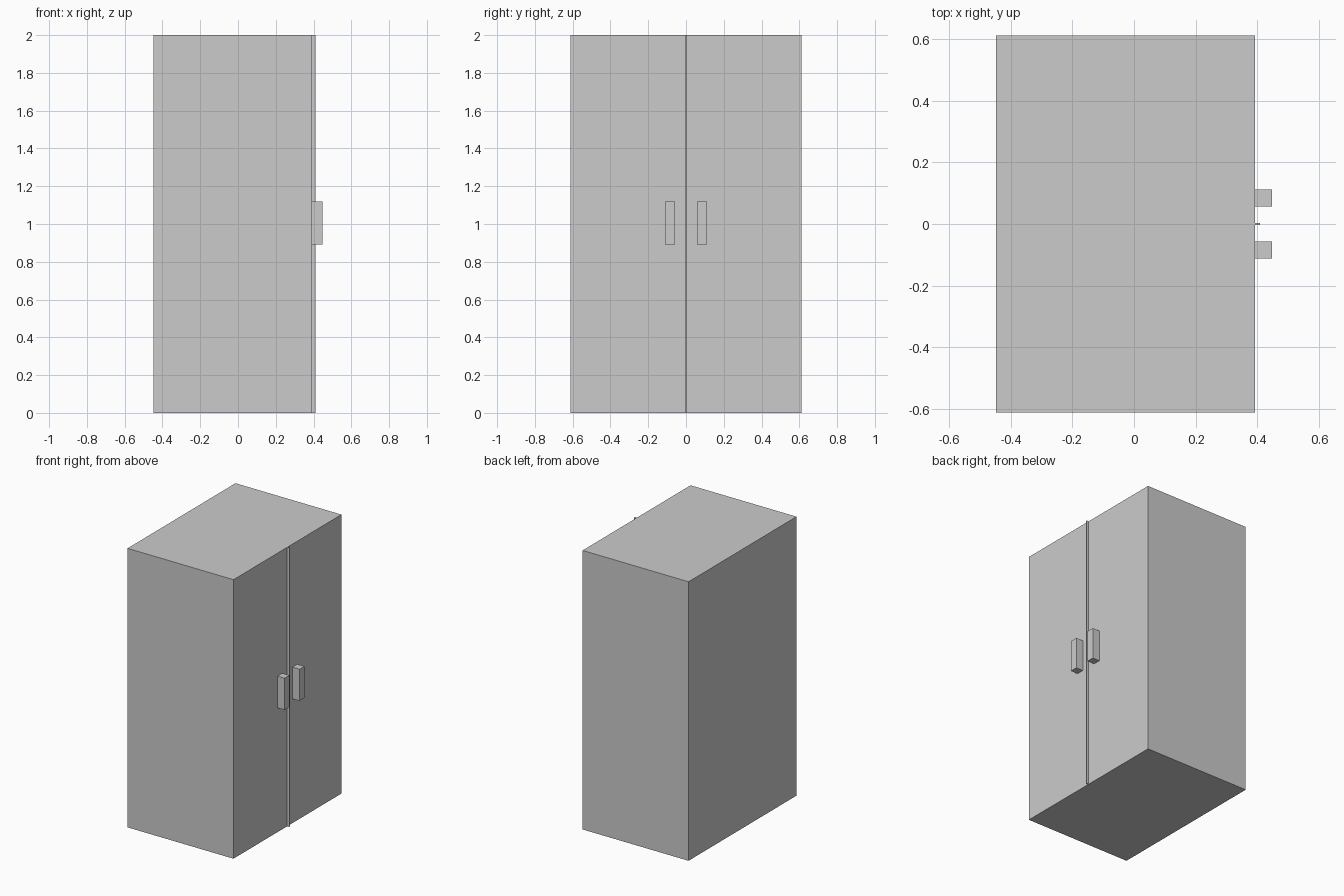
import bpy

if "Cube" in bpy.data.objects:
    bpy.data.objects.remove(bpy.data.objects["Cube"])


def box(name, lo, hi):
    """Add a box spanning two opposite corners."""
    size = [b - a for a, b in zip(lo, hi)]
    centre = [(a + b) / 2 for a, b in zip(lo, hi)]
    bpy.ops.mesh.primitive_cube_add(size=1, location=centre)
    obj = bpy.context.object
    obj.name = name
    obj.scale = size
    bpy.ops.object.transform_apply(location=False, rotation=False, scale=True)
    return obj


FRONT = 0.392  # x of the door face

# Cabinet body
box("cabinet_body", (-0.448, -0.611, 0), (FRONT, 0.611, 2))

# Thin strip where the two doors meet
box("door_seam_strip", (FRONT, -0.003, 0), (0.409, 0.003, 2))

# Pair of door handles, one on each side of the seam
for label, side in (("left", -1), ("right", 1)):
    y0, y1 = sorted((side * 0.057, side * 0.112))
    box(f"{label}_door_handle", (FRONT, y0, 0.891), (0.448, y1, 1.118))
